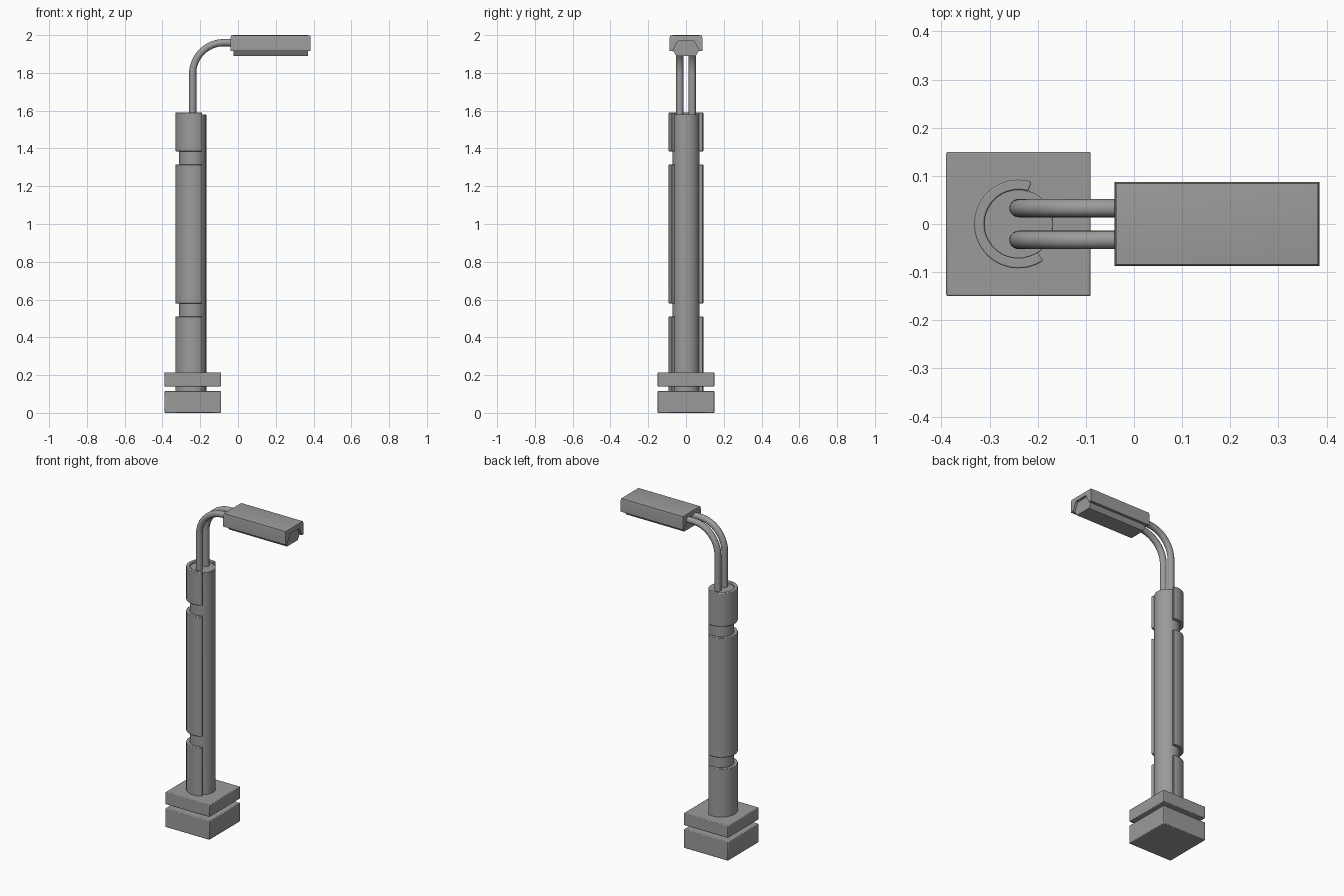
import bpy, bmesh
from math import cos, sin, pi, radians

if "Cube" in bpy.data.objects:
    bpy.data.objects.remove(bpy.data.objects["Cube"])

GREY = (0.33, 0.33, 0.33, 1)
metal = bpy.data.materials.new("grey_metal")
metal.use_nodes = True
metal.diffuse_color = GREY
metal.node_tree.nodes["Principled BSDF"].inputs["Base Color"].default_value = GREY

POLE_X = -0.24


def finish(name, bm, bevel=0.0):
    bmesh.ops.recalc_face_normals(bm, faces=bm.faces)
    mesh = bpy.data.meshes.new(name)
    bm.to_mesh(mesh)
    bm.free()
    obj = bpy.data.objects.new(name, mesh)
    bpy.context.collection.objects.link(obj)
    mesh.materials.append(metal)
    if bevel:
        mod = obj.modifiers.new("soft_edges", "BEVEL")
        mod.width = bevel
        mod.segments = 2
        mod.limit_method = "ANGLE"
        mod.angle_limit = radians(40)
    bpy.ops.object.select_all(action="DESELECT")
    obj.select_set(True)
    bpy.context.view_layer.objects.active = obj
    bpy.ops.object.shade_smooth_by_angle(angle=radians(35))
    return obj


def prism(points, offset):
    """Extrude a closed 3D outline along an offset vector."""
    bm = bmesh.new()
    face = bm.faces.new([bm.verts.new(p) for p in points])
    new = bmesh.ops.extrude_face_region(bm, geom=[face], use_keep_orig=True)["geom"]
    bmesh.ops.translate(bm, vec=offset,
                        verts=[v for v in new if isinstance(v, bmesh.types.BMVert)])
    return bm


def arc(radius, start, end, steps):
    angles = [radians(start + (end - start) * i / steps) for i in range(steps + 1)]
    return [(POLE_X + radius * cos(a), radius * sin(a)) for a in angles]


def upright(name, outline, z0, z1, bevel):
    bm = prism([(x, y, z0) for x, y in outline], (0, 0, z1 - z0))
    return finish(name, bm, bevel)


# Square base block and the plate above it
square = [(POLE_X + sx * 0.15, sy * 0.15) for sx, sy in ((-1, -1), (1, -1), (1, 1), (-1, 1))]
upright("base_block", square, 0, 0.115, 0.004)
upright("base_plate", square, 0.14, 0.215, 0.004)

# Round inner pole
upright("inner_pole", arc(0.072, 0, 360, 48)[:-1], 0.1, 1.58, 0.002)

# Open sleeves wrapped around the pole
c_shape = arc(0.092, 73, 304, 40) + arc(0.071, 304, 73, 40)
for name, z0, z1 in (("lower_sleeve", 0.1, 0.51),
                     ("middle_sleeve", 0.58, 1.315),
                     ("upper_sleeve", 1.385, 1.59)):
    upright(name, c_shape, z0, z1, 0.003)

# Pair of bent tubes carrying the lamp
BEND, TUBE_TOP = 0.165, 1.96
for name, y in (("left_tube", 0.033), ("right_tube", -0.033)):
    path = [(POLE_X, 1.5)]
    for i in range(17):
        a = pi - pi / 2 * i / 16
        path.append((POLE_X + BEND + BEND * cos(a), TUBE_TOP - BEND + BEND * sin(a)))
    path.append((0.0, TUBE_TOP))
    bm = bmesh.new()
    rings = []
    for i, (x, z) in enumerate(path):
        a = pi / 2 * min(max(i - 1, 0), 16) / 16
        ring = []
        for k in range(20):
            t = 2 * pi * k / 20
            r = 0.019 * cos(t)
            ring.append(bm.verts.new((x - r * cos(a), y + 0.019 * sin(t), z + r * sin(a))))
        rings.append(ring)
    for lo, hi in zip(rings, rings[1:]):
        for k in range(20):
            bm.faces.new((lo[k], lo[k - 1], hi[k - 1], hi[k]))
    bm.faces.new(rings[0])
    bm.faces.new(rings[-1])
    finish(name, bm)


def mirrored(half):
    return half + [(-y, z) for y, z in reversed(half)]


# Lamp cover: channel section with its top rim chamfered
cover = mirrored([(0.042, 1.97), (0.07, 1.917), (0.087, 1.917), (0.087, 2.0)])
bm = prism([(-0.04, y, z) for y, z in cover], (0.425, 0, 0))
rim = [e for e in bm.edges if all(v.co.z > 1.99 for v in e.verts)]
bmesh.ops.bevel(bm, geom=rim, offset=0.018, segments=2, profile=0.7, affect="EDGES")
finish("lamp_cover", bm)

# Six-sided lamp body held in the channel
lamp = mirrored([(0.042, 1.97), (0.07, 1.92), (0.052, 1.89)])
bm = prism([(-0.025, y, z) for y, z in lamp], (0.395, 0, 0))
finish("lamp_body", bm)
